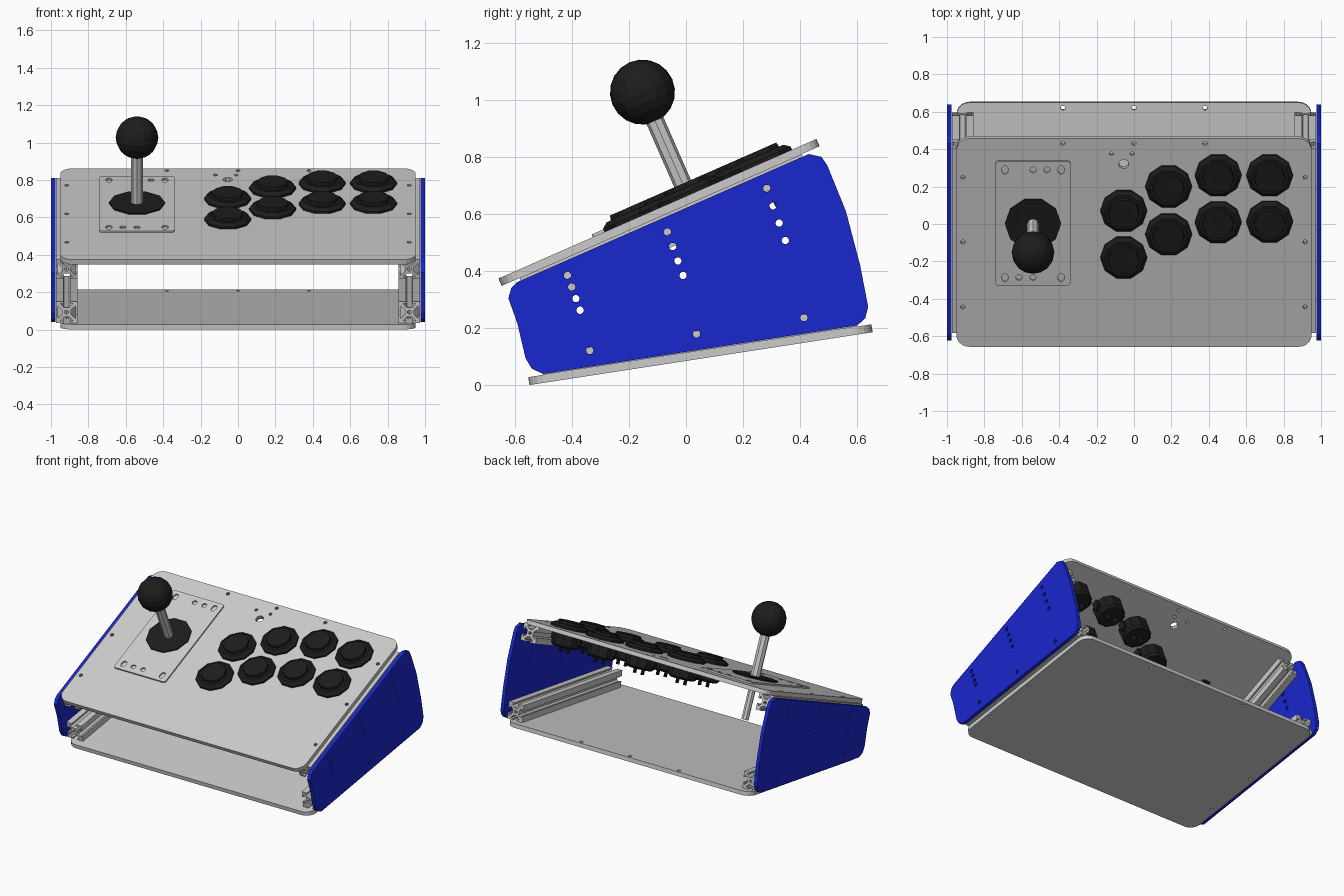
import bpy, bmesh
from math import sin, cos, pi, radians
from mathutils import Matrix

if "Cube" in bpy.data.objects:
    bpy.data.objects.remove(bpy.data.objects["Cube"])

T = Matrix.Translation


def RX(deg):
    return Matrix.Rotation(radians(deg), 4, 'X')


def material(name, rgb):
    m = bpy.data.materials.new(name)
    m.diffuse_color = (*rgb, 1)
    m.use_nodes = True
    m.node_tree.nodes["Principled BSDF"].inputs["Base Color"].default_value = m.diffuse_color
    return m


BLACK = material("black_plastic", (0.012, 0.012, 0.012))
BLUE = material("blue_acrylic", (0.01, 0.02, 0.62))


def add(name, bm, matrix, mat=None):
    bmesh.ops.remove_doubles(bm, verts=bm.verts, dist=1e-5)
    bmesh.ops.recalc_face_normals(bm, faces=bm.faces)
    for f in bm.faces:
        f.smooth = False
        f.material_index = 0
    me = bpy.data.meshes.new(name)
    bm.to_mesh(me)
    bm.free()
    if mat:
        me.materials.append(mat)
    ob = bpy.data.objects.new(name, me)
    ob.matrix_world = matrix
    bpy.context.collection.objects.link(ob)
    return ob


def circle(x, y, r, n=10):
    return [(x + r * cos(2 * pi * i / n), y + r * sin(2 * pi * i / n)) for i in range(n)]


def rounded_rect(hx, hy, r, n=5):
    pts = []
    for k, (sx, sy) in enumerate([(1, 1), (-1, 1), (-1, -1), (1, -1)]):
        for i in range(n + 1):
            a = pi / 2 * (k + i / n)
            pts.append((sx * (hx - r) + r * cos(a), sy * (hy - r) + r * sin(a)))
    return pts


def plate(name, loops, thickness, matrix, mat=None):
    """Filled outline (first loop) with holes (other loops), extruded about z = 0."""
    cu = bpy.data.curves.new(name + "_outline", 'CURVE')
    cu.dimensions, cu.fill_mode, cu.extrude = '2D', 'BOTH', thickness / 2
    for loop in loops:
        sp = cu.splines.new('POLY')
        sp.points.add(len(loop) - 1)
        for p, (x, y) in zip(sp.points, loop):
            p.co = (x, y, 0, 1)
        sp.use_cyclic_u = True
    tmp = bpy.data.objects.new("outline_tmp", cu)
    bpy.context.collection.objects.link(tmp)
    me = bpy.data.meshes.new_from_object(tmp.evaluated_get(bpy.context.evaluated_depsgraph_get()))
    bm = bmesh.new()
    bm.from_mesh(me)
    bpy.data.objects.remove(tmp)
    bpy.data.curves.remove(cu)
    bpy.data.meshes.remove(me)
    return add(name, bm, matrix, mat)


def lathe(bm, profile, n):
    rings = [[bm.verts.new((x, y, z)) for x, y in circle(0, 0, r, n)] for r, z in profile]
    for a, b in zip(rings, rings[1:]):
        for i in range(n):
            j = (i + 1) % n
            bm.faces.new((a[i], a[j], b[j], b[i]))
    bm.faces.new(rings[0])
    bm.faces.new(rings[-1])


def box(bm, center, size):
    bmesh.ops.create_cube(bm, size=1, matrix=T(center) @ Matrix.Diagonal((*size, 1)))


# Frames: local z = 0 is the upper surface of each tilted panel
TOP = T((0, -0.10, 0.6185)) @ RX(23.7)
BASE = T((0, 0.0485, 0.1212)) @ RX(8.75)
THICK = 0.028
STICK = (-0.54, 0.116)
BUTTONS = [(-0.055, 0.189), (-0.055, -0.084), (0.185, 0.331), (0.185, 0.052),
           (0.45, 0.396), (0.45, 0.123), (0.725, 0.396), (0.725, 0.126)]

# Top and bottom panels with screw holes
edge = [circle(s * 0.915, v, 0.012) for s in (-1, 1) for v in (-0.375, 0.004, 0.382)]
edge += [circle(x, 0.579, 0.012) for x in (-0.38, 0, 0.38)]
top_holes = edge + [circle(x, y, 0.097) for x, y in BUTTONS]
top_holes += [circle(*STICK, 0.07), circle(-0.055, 0.459, 0.027),
              circle(-0.12, 0.519, 0.011), circle(-0.01, 0.519, 0.011)]
outline = rounded_rect(0.95, 0.608, 0.07)
plate("top_panel", [outline] + top_holes, THICK, TOP @ T((0, 0, -THICK / 2)))
plate("bottom_panel", [outline] + edge, THICK, BASE @ T((0, 0, -THICK / 2)))

# Side plates: profile drawn in (y, z)
side = [(-0.50, 0.04), (0.60, 0.21), (0.628, 0.235), (0.638, 0.275), (0.61, 0.42),
        (0.56, 0.61), (0.495, 0.77), (0.475, 0.8), (0.43, 0.81), (-0.59, 0.362),
        (-0.612, 0.34), (-0.622, 0.305), (-0.59, 0.215), (-0.562, 0.095), (-0.54, 0.058)]
side_holes = [(-0.337, 0.122), (0.037, 0.18), (0.413, 0.237)]
for (y0, z0), (y1, z1) in [((-0.415, 0.385), (-0.371, 0.263)),
                           ((-0.065, 0.537), (-0.01, 0.385)),
                           ((0.283, 0.69), (0.348, 0.507))]:
    side_holes += [(y0 + (y1 - y0) * i / 3, z0 + (z1 - z0) * i / 3) for i in range(4)]
side_loops = [side] + [circle(y, z, 0.013) for y, z in side_holes]
YZ = Matrix(((0, 0, 1, 0), (1, 0, 0, 0), (0, 1, 0, 0), (0, 0, 0, 1)))

# Slotted rails: one quarter of the section turned four times, plus a centre bore
H = 0.0575
quarter = [(H, -H), (H, -0.017), (H - 0.011, -0.017), (H - 0.011, -0.034), (0.024, -0.013),
           (0.024, 0.013), (H - 0.011, 0.034), (H - 0.011, 0.017), (H, 0.017)]
section = []
for k in range(4):
    c, s = [(1, 0), (0, 1), (-1, 0), (0, -1)][k]
    section += [(c * x - s * y, s * x + c * y) for x, y in quarter]
rail_loops = [section, circle(0, 0, 0.011, 8)]

for s, tag in ((-1, "left"), (1, "right")):
    plate(tag + "_side_plate", side_loops, 0.025, T((s * 0.9875, 0, 0)) @ YZ, BLUE)
    x = s * 0.9165
    plate(tag + "_upper_rail", rail_loops, 1.08, TOP @ T((x, 0, -THICK - H)) @ RX(90))
    plate(tag + "_lower_rail", rail_loops, 1.11, BASE @ T((x, 0, H)) @ RX(90))

# Push buttons: rim, plunger, threaded body and two terminals
for i, (x, y) in enumerate(BUTTONS):
    bm = bmesh.new()
    lathe(bm, [(0.08, -0.125), (0.096, -0.11), (0.096, 0), (0.125, 0), (0.125, 0.012),
               (0.103, 0.028), (0.086, 0.028), (0.082, 0.045)], 10)
    for s in (-1, 1):
        box(bm, (s * 0.03, 0, -0.14), (0.008, 0.03, 0.04))
        box(bm, (s * 0.1, 0, -0.06), (0.02, 0.04, 0.06))
    add(f"button_{i + 1}", bm, TOP @ T((x, y, 0)), BLACK)

# Joystick: mounting plate, dust washer, shaft and ball
base = TOP @ T((*STICK, 0))
mount = [rounded_rect(0.2, 0.363, 0.015, 3)]
for y, xs in ((0.313, (0, 0.075)), (-0.315, (-0.075, 0))):
    mount += [circle(x, y, 0.017) for x in xs]
    mount += [[(x * 0.9 + s * 0.15, y + z * 1.3) for x, z in circle(0, 0, 0.02)] for s in (-1, 1)]
mount.append(circle(0, 0, 0.07))
plate("joystick_mount", mount, 0.01, base @ T((0, 0, 0.005)))
bm = bmesh.new()
lathe(bm, [(0.15, 0.01), (0.15, 0.018)], 10)
add("dust_washer", bm, base, BLACK)
bm = bmesh.new()
lathe(bm, [(0.024, -0.27), (0.024, -0.03), (0.032, -0.03), (0.032, 0.33)], 8)
add("joystick_shaft", bm, base)
bm = bmesh.new()
bmesh.ops.create_uvsphere(bm, u_segments=16, v_segments=10, radius=0.114)
add("joystick_ball", bm, base @ T((0, 0, 0.395)), BLACK)
